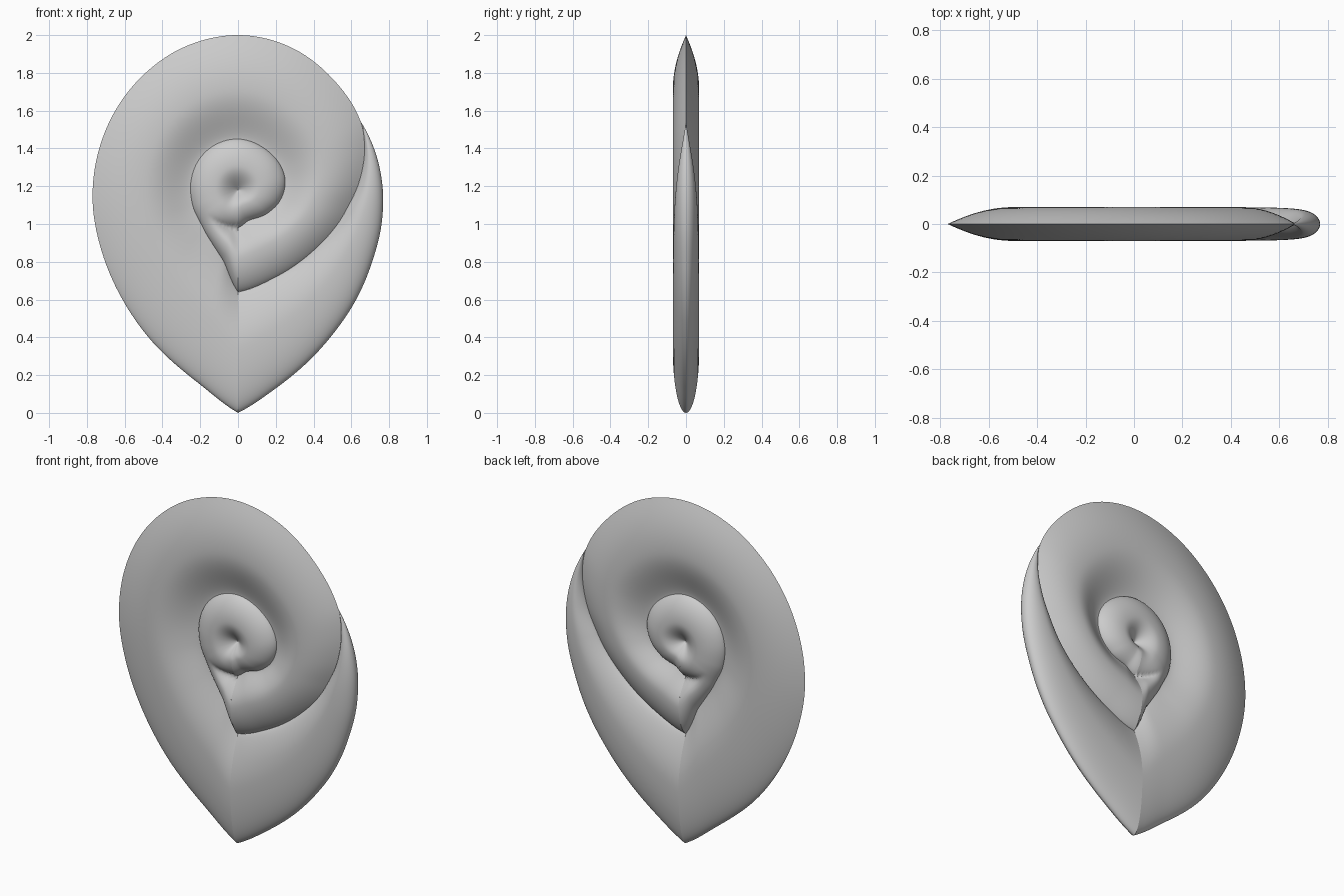
import bpy, bmesh, math

cube = bpy.data.objects.get("Cube")
if cube:
    bpy.data.objects.remove(cube, do_unlink=True)

CENTRE_Z = 1.18
THICK = 0.07
COLS, ROWS = 160, 36

# Spiral edge in (x, z), in three runs that meet at the lower tips
SIDE = [(.645, 1.55), (.72, 1.4), (.765, 1.2), (.76, 1), (.7, .77), (.55, .48), (.4, .3), (.2, .13), (0, 0)]
MAIN = [(0, 0), (-.2, .15), (-.4, .32), (-.6, .58), (-.72, .85), (-.77, 1.13), (-.74, 1.38), (-.65, 1.6),
        (-.5, 1.79), (-.3, 1.93), (0, 2), (.27, 1.94), (.5, 1.77), (.65, 1.54), (.67, 1.4), (.64, 1.22),
        (.57, 1.07), (.4, .86), (.2, .72), (0, .64)]
CURL = [(0, .64), (-.08, .81), (-.18, .97), (-.24, 1.1), (-.25, 1.22), (-.2, 1.35), (-.12, 1.42),
        (0, 1.45), (.14, 1.4), (.23, 1.3), (.25, 1.22), (.22, 1.12), (.16, 1.06), (.06, 1.02), (0, .98)]


def polar(points, first_turn):
    """Turn edge points into (turn, radius), clockwise from straight down."""
    out = []
    for i, (x, z) in enumerate(points):
        turn = math.atan2(-x, CENTRE_Z - z) / math.tau % 1
        if i == len(points) - 1:
            turn = 1
        out.append((turn + first_turn, math.hypot(x, z - CENTRE_Z)))
    return out


def smooth_curve(pts):
    """Cubic interpolation through (turn, radius) pairs."""
    last = len(pts) - 1
    slope = []
    for i in range(last + 1):
        a, b = pts[max(i - 1, 0)], pts[min(i + 1, last)]
        slope.append((b[1] - a[1]) / (b[0] - a[0]))

    def value(t):
        i = 0
        while i < last - 1 and t > pts[i + 1][0]:
            i += 1
        (t0, r0), (t1, r1) = pts[i], pts[i + 1]
        d = t1 - t0
        s = min(max((t - t0) / d, 0), 1)
        return (r0 * (1 + 2 * s) * (1 - s) ** 2 + slope[i] * d * s * (1 - s) ** 2
                + r1 * s * s * (3 - 2 * s) - slope[i + 1] * d * s * s * (1 - s))
    return value


side_pts = polar(SIDE, -1)
side_edge = smooth_curve(side_pts)
main_edge = smooth_curve(polar(MAIN, 0))
curl_edge = smooth_curve(polar(CURL, 1))


def ramp(t, a, b):
    s = min(max((t - a) / (b - a), 0), 1)
    return s * s * (3 - 2 * s)


def height(r, r_in, r_out, turn):
    """Thickness across one coil: zero at both edges, rounded between."""
    width = r_out - r_in
    if width < 1e-5:
        return 0
    u = min(max((r - r_in) / width, 0), 1)
    peak = 0.47
    amp = THICK * math.tanh(width * 0.5 / THICK)
    if u > peak:
        power = 0.5 + 0.55 * ramp(turn, 0, .25) - 0.35 * ramp(turn, .7, 1.1)
        v = (1 - u) / (1 - peak)
        return amp * max(1 - (1 - v) ** 2, 0) ** power
    power = 0.7 + 0.7 * ramp(turn, -.1, .2) - 0.3 * ramp(turn, .7, 1.1)
    return amp * math.sin(math.pi / 2 * u / peak) ** power


def main_height(r, t):
    return height(r, curl_edge(t + 1), main_edge(t), t)


def side_height(r, t):
    return height(r, main_edge(t), max(side_edge(t - 1), main_edge(t)), t - 1)


def curl_height(r, t):
    """The curl grows out of the end of the main coil, so blend from it."""
    h = height(r, 0, curl_edge(t + 1), t + 1)
    tip = curl_edge(2)
    if r < tip:
        start = height(r, 0, tip, 2)
    else:
        start = height(r, tip, curl_edge(t + 1), t + 1)
    k = ramp(t, 0, .15)
    return start * (1 - k) + h * k


grey = bpy.data.materials.new("light_grey")
grey.use_nodes = True
grey.diffuse_color = (0.6, 0.6, 0.6, 1)
grey.node_tree.nodes["Principled BSDF"].inputs["Base Color"].default_value = (0.6, 0.6, 0.6, 1)


def coil(name, t_start, inner, outer, rise):
    """Sweep a rounded profile between two edges and mirror it to the back."""
    bm = bmesh.new()
    grid = []
    for c in range(COLS + 1):
        t = t_start + (1 - t_start) * c / COLS
        a = inner(t)
        b = max(outer(t), a)
        col = []
        for k in range(ROWS + 1):
            r = a + (b - a) * (1 - math.cos(math.pi * k / ROWS)) / 2
            ang = math.tau * t
            col.append(bm.verts.new((-r * math.sin(ang), -rise(r, t), CENTRE_Z - r * math.cos(ang))))
        grid.append(col)
    for c in range(COLS):
        for k in range(ROWS):
            bm.faces.new((grid[c][k], grid[c][k + 1], grid[c + 1][k + 1], grid[c + 1][k]))
    bmesh.ops.dissolve_degenerate(bm, dist=1e-6, edges=bm.edges[:])
    bm.normal_update()
    # Front faces look towards -y
    if sum(f.normal.y * f.calc_area() for f in bm.faces) > 0:
        bmesh.ops.reverse_faces(bm, faces=bm.faces[:])
    for f in bm.faces:
        f.smooth = True
    mesh = bpy.data.meshes.new(name)
    bm.to_mesh(mesh)
    bm.free()
    mesh.materials.append(grey)
    obj = bpy.data.objects.new(name, mesh)
    bpy.context.collection.objects.link(obj)
    mirror = obj.modifiers.new("back_half", "MIRROR")
    mirror.use_axis = (False, True, False)
    mirror.use_mirror_merge = False


# Inner curl, main coil and the side lobe tucked behind it
coil("inner_curl", 0, lambda t: 0, lambda t: curl_edge(t + 1), curl_height)
coil("main_coil", 0, lambda t: curl_edge(t + 1), main_edge, main_height)
coil("side_lobe", side_pts[0][0] + 1, main_edge, lambda t: side_edge(t - 1), side_height)
